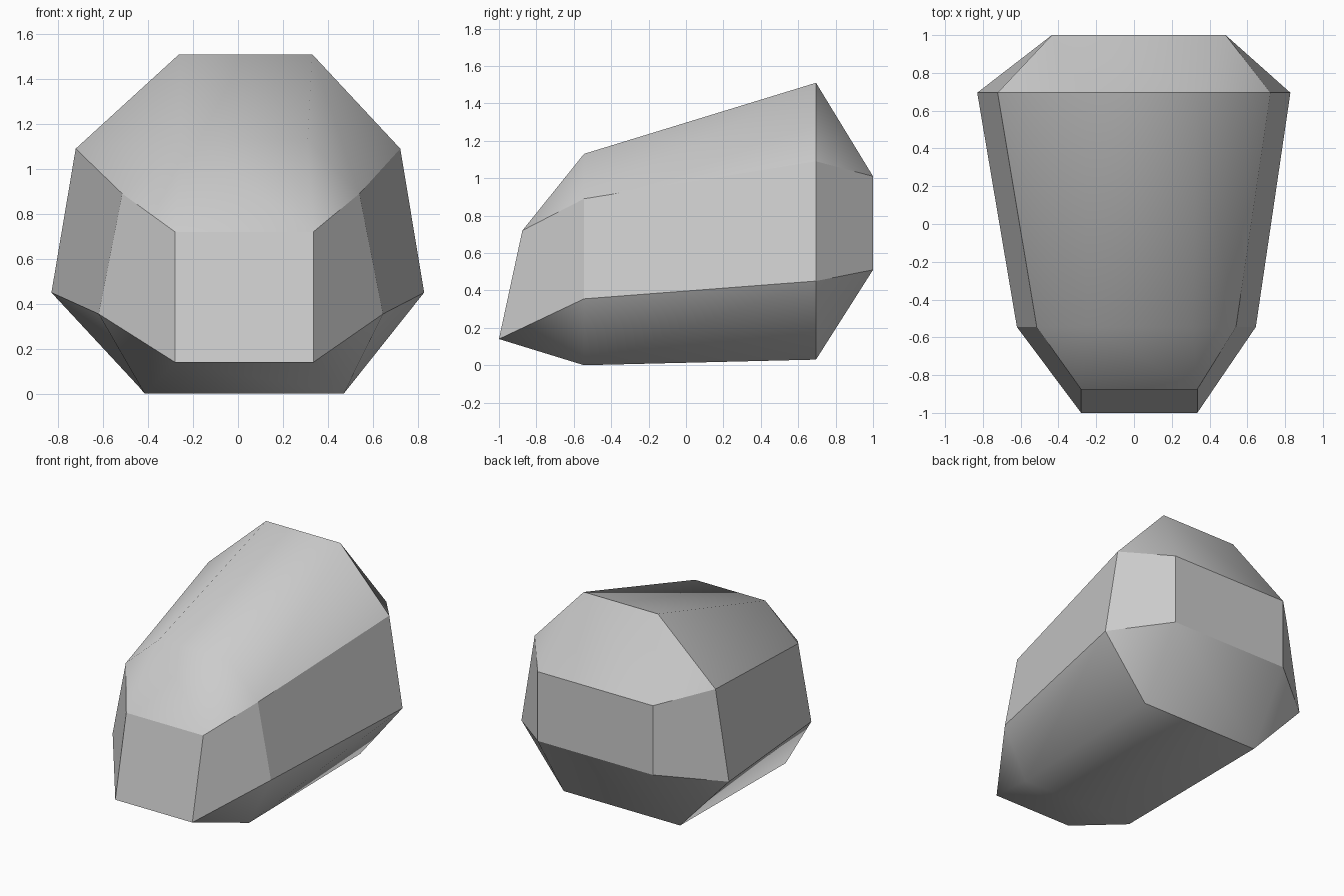
import bpy
import bmesh

cube = bpy.data.objects.get("Cube")
if cube:
    bpy.data.objects.remove(cube, do_unlink=True)

# Plain grey material
grey = bpy.data.materials.new("light_grey")
grey.use_nodes = True
colour = (0.6, 0.6, 0.6, 1)
grey.diffuse_color = colour
grey.node_tree.nodes["Principled BSDF"].inputs["Base Color"].default_value = colour

bm = bmesh.new()


def octagon(y, levels):
    """Ring from (left x, right x, z) levels, bottom to top."""
    points = [(levels[0][0], levels[0][2])]
    points += [(right, z) for left, right, z in levels]
    points += [(left, z) for left, right, z in reversed(levels[1:])]
    return [bm.verts.new((x, y, z)) for x, z in points]


def end_quad(left, right, bottom, top):
    """Four corners, repeated so that they pair with an octagon."""
    bl, br = [bm.verts.new((x, *bottom)) for x in (left, right)]
    tl, tr = [bm.verts.new((x, *top)) for x in (left, right)]
    return [bl, br, br, tr, tr, tl, tl, bl]


# Cross-sections from front to back
rings = [
    end_quad(-0.28, 0.335, (-1.0, 0.14), (-0.875, 0.72)),
    octagon(-0.545, [(-0.415, 0.47, 0.0), (-0.62, 0.645, 0.355),
                     (-0.515, 0.54, 0.89), (-0.25, 0.31, 1.13)]),
    octagon(0.695, [(-0.44, 0.49, 0.03), (-0.83, 0.828, 0.45),
                    (-0.722, 0.722, 1.09), (-0.262, 0.33, 1.51)]),
    end_quad(-0.435, 0.485, (1.0, 0.51), (1.0, 1.01)),
]

# Bands between sections, each face tagged with its smoothing group
strips = ["bottom", "bottom", "right", "top", "top", "top", "left", "bottom"]
group = {}
for band, (a, b) in enumerate(zip(rings, rings[1:])):
    for i, strip in enumerate(strips):
        j = (i + 1) % len(strips)
        corners = list(dict.fromkeys([a[i], a[j], b[j], b[i]]))
        face = bm.faces.new(corners)
        if strip in ("left", "right"):
            group[face] = (strip, band)
        else:
            group[face] = (strip, band == 2)

# Front and back caps
for ring in (rings[0], rings[-1]):
    face = bm.faces.new(list(dict.fromkeys(ring)))
    group[face] = ("cap", ring is rings[0])

# Sharp edges wherever the groups change
for edge in bm.edges:
    edge.smooth = len({group[f] for f in edge.link_faces}) == 1
for face in bm.faces:
    face.smooth = True
bmesh.ops.recalc_face_normals(bm, faces=bm.faces)

mesh = bpy.data.meshes.new("faceted_body")
bm.to_mesh(mesh)
bm.free()
mesh.materials.append(grey)
body = bpy.data.objects.new("faceted_body", mesh)
bpy.context.collection.objects.link(body)
